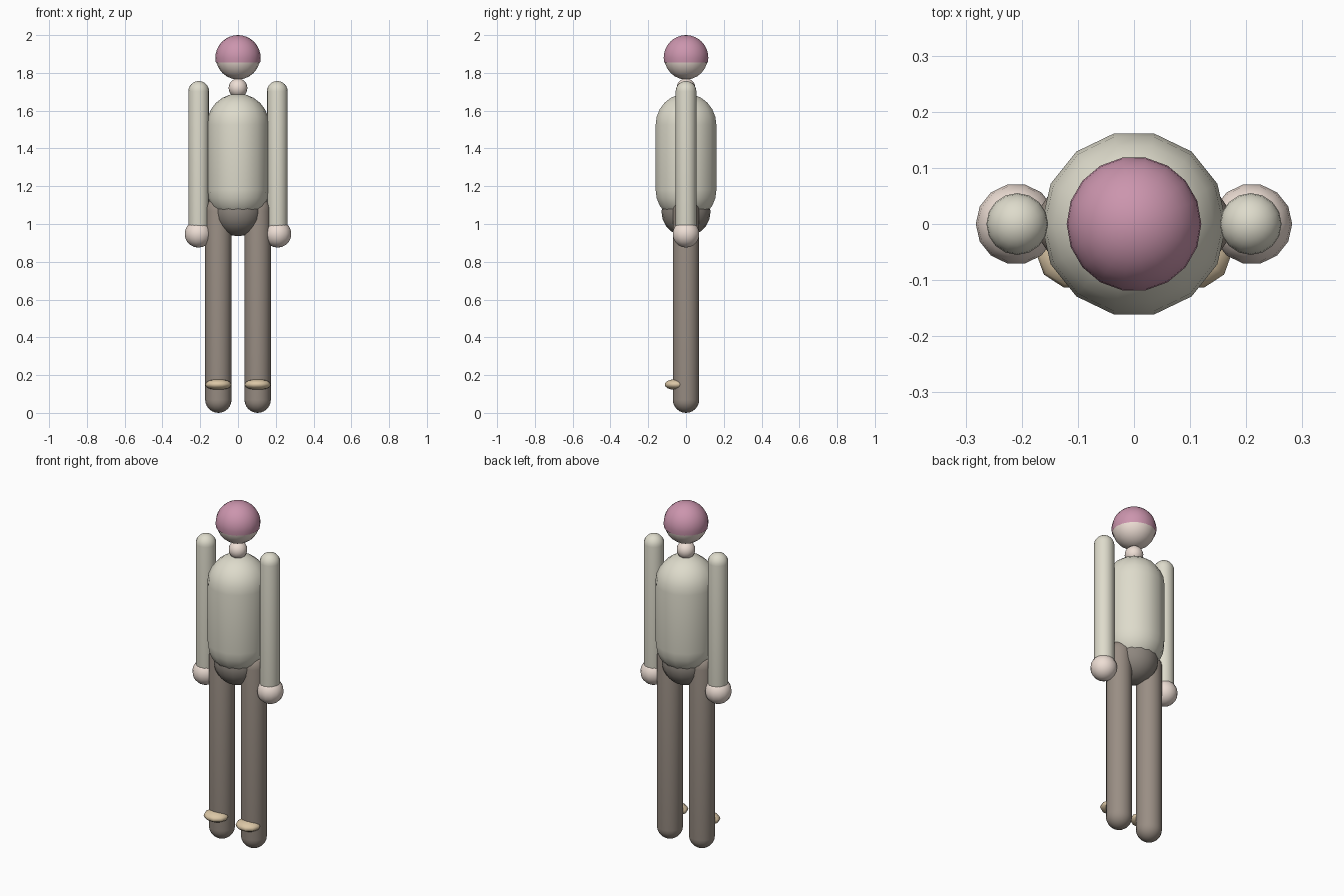
import bpy
import bmesh
import math

if "Cube" in bpy.data.objects:
    bpy.data.objects.remove(bpy.data.objects["Cube"])


def material(name, rgb):
    m = bpy.data.materials.new(name)
    m.diffuse_color = (*rgb, 1)
    m.use_nodes = True
    m.node_tree.nodes["Principled BSDF"].inputs["Base Color"].default_value = m.diffuse_color
    return m


SKIN = material("skin", (0.85, 0.73, 0.66))
PINK = material("pink_hair", (0.60, 0.30, 0.42))
SHIRT = material("shirt_cream", (0.73, 0.71, 0.60))
TROUSER = material("trouser_brown", (0.32, 0.27, 0.23))
HIP = material("hip_grey", (0.27, 0.24, 0.21))
SHOE = material("shoe_tan", (0.71, 0.57, 0.38))


def lathe(name, profile, loc, mat, segs, scale=(1, 1, 1)):
    """Revolve (radius, z) points around z; zero radius makes a pole."""
    bm = bmesh.new()
    rings = []
    for r, z in profile:
        if r < 1e-5:
            rings.append([bm.verts.new((0, 0, z))] * segs)
        else:
            rings.append([bm.verts.new((r * math.cos(math.tau * i / segs),
                                        r * math.sin(math.tau * i / segs), z))
                          for i in range(segs)])
    for a, b in zip(rings, rings[1:]):
        for i in range(segs):
            j = (i + 1) % segs
            corners = list(dict.fromkeys((a[i], a[j], b[j], b[i])))
            bm.faces.new(corners)
    for v in bm.verts:
        v.co = [c * s for c, s in zip(v.co, scale)]
    bmesh.ops.recalc_face_normals(bm, faces=bm.faces)
    for f in bm.faces:
        f.smooth = True
    me = bpy.data.meshes.new(name)
    bm.to_mesh(me)
    bm.free()
    me.materials.append(mat)
    ob = bpy.data.objects.new(name, me)
    ob.location = loc
    bpy.context.collection.objects.link(ob)
    return ob


def arc(r, a0, a1, n, z=0):
    """Profile arc between two latitudes in degrees."""
    angles = [math.radians(a0 + (a1 - a0) * i / n) for i in range(n + 1)]
    return [(r * math.cos(a), z + r * math.sin(a)) for a in angles]


def ball(name, r, loc, mat, segs=16, rings=10, scale=(1, 1, 1)):
    return lathe(name, arc(r, -90, 90, rings), loc, mat, segs, scale)


def capsule(name, r, bottom, top, x, mat, segs=16):
    profile = arc(r, -90, 0, 6, bottom + r) + arc(r, 0, 90, 6, top - r)
    return lathe(name, profile, (x, 0, 0), mat, segs)


# Head, hair cap and neck
ball("head", 0.117, (0, 0, 1.882), SKIN, 18, 12)
cap_edge = math.degrees(math.asin(-0.025 / 0.12))
cap = lathe("hair_cap", arc(0.12, cap_edge, 90, 9), (0, 0, 1.88), PINK, 18)
ball("neck", 0.05, (0, 0, 1.72), SKIN)

# Torso and hips
capsule("torso", 0.165, 1.015, 1.69, 0, SHIRT, 14)
ball("hips", 0.13, (0, 0, 1.065), HIP)

# Limbs, mirrored left and right
for side, s in (("left", -1), ("right", 1)):
    capsule(f"{side}_arm", 0.055, 0.91, 1.757, s * 0.208, SHIRT)
    ball(f"{side}_hand", 0.072, (s * 0.21, 0, 0.947), SKIN, 14)
    capsule(f"{side}_leg", 0.07, 0.0, 1.14, s * 0.104, TROUSER)
    ball(f"{side}_shoe", 1, (s * 0.104, -0.053, 0.15), SHOE, 10, 8,
         (0.07, 0.063, 0.029))
